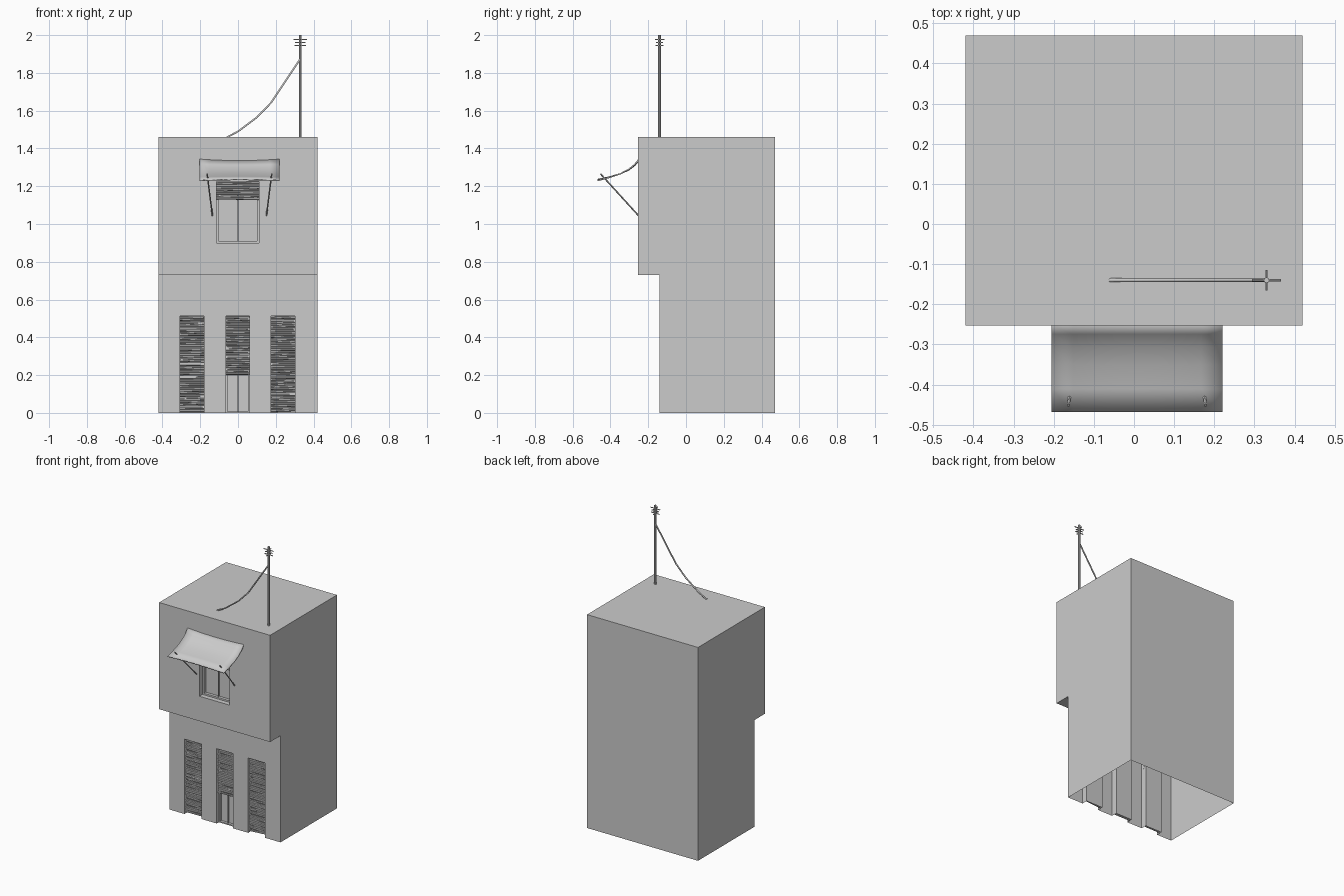
import bpy, bmesh, random
from mathutils import Vector

if "Cube" in bpy.data.objects:
    bpy.data.objects.remove(bpy.data.objects["Cube"])

random.seed(4)


def finish(name, bm, smooth=False):
    mesh = bpy.data.meshes.new(name)
    bmesh.ops.recalc_face_normals(bm, faces=bm.faces)
    bm.to_mesh(mesh)
    bm.free()
    ob = bpy.data.objects.new(name, mesh)
    bpy.context.collection.objects.link(ob)
    if smooth:
        for p in mesh.polygons:
            p.use_smooth = True
    return ob


def add_box(bm, x0, x1, y0, y1, z0, z1):
    vs = bmesh.ops.create_cube(bm, size=1)["verts"]
    for v in vs:
        v.co = Vector((x0 + (v.co.x + .5) * (x1 - x0),
                       y0 + (v.co.y + .5) * (y1 - y0),
                       z0 + (v.co.z + .5) * (z1 - z0)))


def add_rod(bm, a, b, r, sides=6):
    a, b = Vector(a), Vector(b)
    d = b - a
    vs = bmesh.ops.create_cone(bm, cap_ends=True, segments=sides, radius1=r,
                               radius2=r, depth=d.length)["verts"]
    q = d.to_track_quat('Z', 'Y')
    for v in vs:
        v.co = q @ v.co + (a + b) / 2


# Building body: stepped side profile extruded across the width
profile = [(-.14, 0), (.47, 0), (.47, 1.46), (-.253, 1.46), (-.253, .73), (-.14, .73)]
bm = bmesh.new()
face = bm.faces.new([bm.verts.new((-.42, y, z)) for y, z in profile])
ext = bmesh.ops.extrude_face_region(bm, geom=[face])["geom"]
bmesh.ops.translate(bm, vec=(.84, 0, 0),
                    verts=[g for g in ext if isinstance(g, bmesh.types.BMVert)])
body = finish("building_body", bm)

# Recesses for the three doorways and the window
DOORS = [(-.307, -.18), (-.063, .062), (.175, .302)]
WIN = (-.115, .112)
bm = bmesh.new()
for x0, x1 in DOORS:
    add_box(bm, x0, x1, -.2, -.10, -.05, .512)
add_box(bm, WIN[0], WIN[1], -.35, -.20, .90, 1.225)
cutter = finish("recess_cutter", bm)
mod = body.modifiers.new("recesses", 'BOOLEAN')
mod.operation = 'DIFFERENCE'
mod.solver = 'EXACT'
mod.object = cutter
bpy.context.view_layer.objects.active = body
bpy.ops.object.modifier_apply(modifier=mod.name)
bpy.data.objects.remove(cutter)

# The building is an open shell underneath
bm = bmesh.new()
bm.from_mesh(body.data)
under = [f for f in bm.faces if all(abs(v.co.z) < 1e-4 for v in f.verts)]
bmesh.ops.delete(bm, geom=under, context='FACES')
bm.to_mesh(body.data)
bm.free()


# Reed blinds: stacked, slightly uneven rods
def blind(name, x0, x1, z0, z1, y):
    bm = bmesh.new()
    n = round((z1 - z0) / .0115)
    for i in range(n):
        z = z0 + (i + .5) * (z1 - z0) / n
        j = [random.uniform(-.003, .003) for _ in range(4)]
        add_rod(bm, (x0, y + j[0], z + j[1]), (x1, y + j[2], z + j[3]), .0062)
    return finish(name, bm)


blind("left_door_blind", *DOORS[0], .008, .51, -.118)
blind("centre_door_blind", *DOORS[1], .205, .51, -.118)
blind("right_door_blind", *DOORS[2], .008, .51, -.118)
blind("window_blind", *WIN, 1.128, 1.222, -.235)


# Door and window frames with a centre post
def frame(name, x0, x1, z0, z1, y, w):
    bm = bmesh.new()
    for a, b in ((x0, x0 + w), (x1 - w, x1)):
        add_box(bm, a, b, y, y + .02, z0, z1)
    for a, b in ((z0, z0 + w), (z1 - w, z1)):
        add_box(bm, x0 + w, x1 - w, y, y + .02, a, b)
    c = (x0 + x1) / 2
    add_box(bm, c - .003, c + .003, y + .008, y + .02, z0 + w, z1 - w)
    return finish(name, bm)


frame("centre_door_frame", *DOORS[1], 0, .5, -.118, .008)
frame("window_frame", *WIN, .90, 1.22, -.22, .011)

# Awning: curved sheet with a gentle sag in the middle
curve = [(-.25, 1.342), (-.272, 1.315), (-.305, 1.288), (-.35, 1.265),
         (-.41, 1.245), (-.468, 1.23)]
cols = 8
bm = bmesh.new()
grid = []
for k in range(cols + 1):
    u = k / cols * 2 - 1
    grid.append([bm.verts.new((.0075 + .2125 * u, y, z - .008 * (1 - u * u) * (1 - i / 3)))
                 for i, (y, z) in enumerate(curve)])
for a, b in zip(grid, grid[1:]):
    for i in range(len(curve) - 1):
        bm.faces.new((a[i], b[i], b[i + 1], a[i + 1]))
awning = finish("awning", bm, True)
mod = awning.modifiers.new("thickness", 'SOLIDIFY')
mod.thickness = .007
mod.offset = 0

# Splayed awning struts
for name, s in (("left_strut", -1), ("right_strut", 1)):
    bm = bmesh.new()
    add_rod(bm, (.0075 + s * .143, -.252, 1.045), (.0075 + s * .171, -.452, 1.265), .004)
    finish(name, bm, False)

# Rooftop pole with short tiers of crossbars
px, py = .33, -.14
bm = bmesh.new()
add_rod(bm, (px, py, 1.455), (px, py, 2.0), .007, 8)
finish("roof_pole", bm)
bm = bmesh.new()
for z, half in ((1.977, .036), (1.961, .027), (1.945, .031)):
    add_rod(bm, (px - half, py, z), (px + half, py, z), .0035)
    add_rod(bm, (px, py - half * .7, z), (px, py + half * .7, z), .0035)
finish("pole_crossbars", bm)

# Hanging cable from the pole down to the roof
cu = bpy.data.curves.new("cable", 'CURVE')
cu.dimensions = '3D'
cu.bevel_depth = .005
cu.bevel_resolution = 1
pts = [(.328, 1.872), (.175, 1.642), (.10, 1.565), (.0, 1.49), (-.06, 1.459)]
sp = cu.splines.new('POLY')
sp.points.add(len(pts) - 1)
for p, (x, z) in zip(sp.points, pts):
    p.co = (x, py, z, 1)
bpy.context.collection.objects.link(bpy.data.objects.new("cable", cu))
